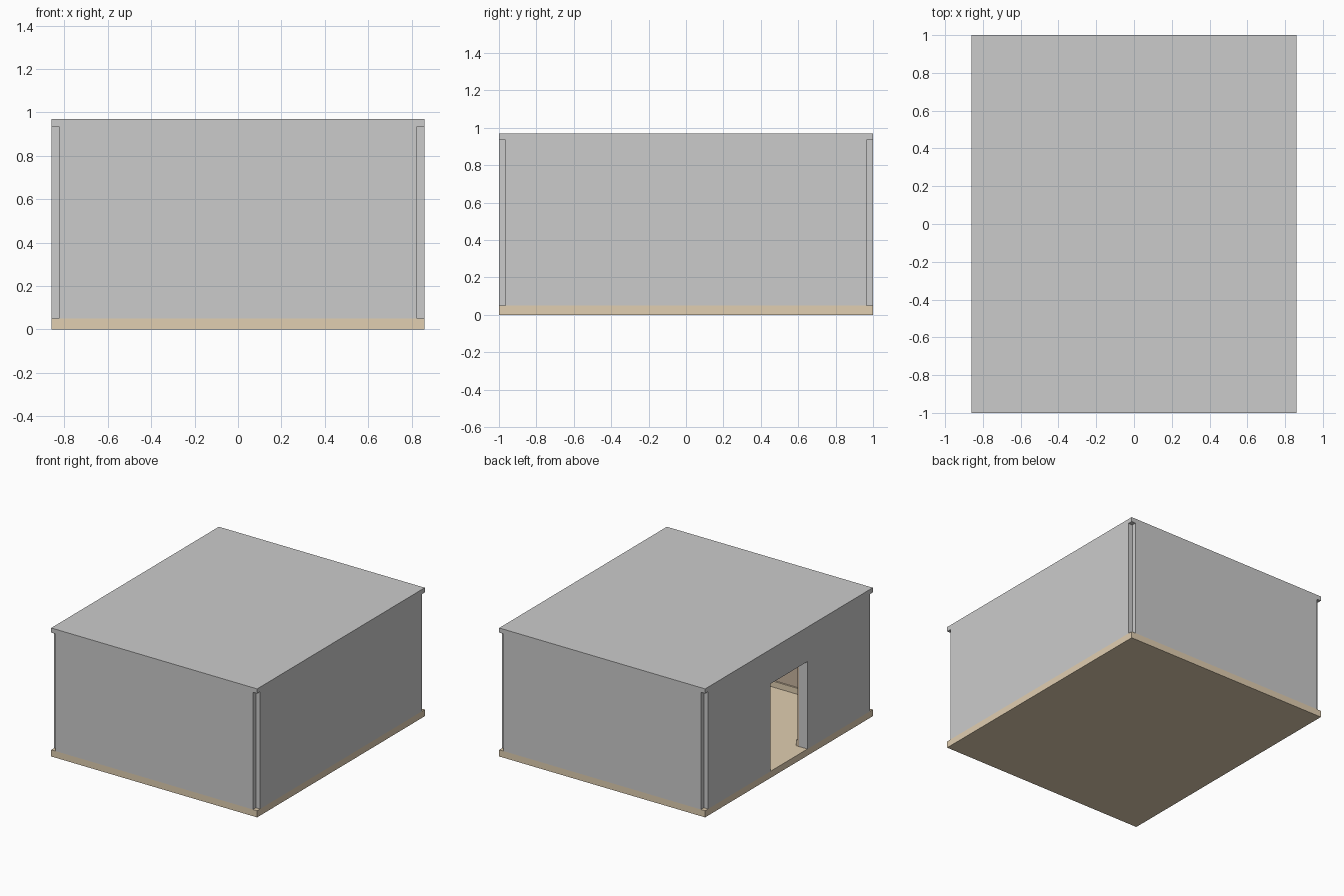
import bpy

if "Cube" in bpy.data.objects:
    bpy.data.objects.remove(bpy.data.objects["Cube"])

HX, HY = 0.86, 1.0          # outer half sizes
T = 0.07                    # wall thickness
N = T / 2                   # open notch at each corner
Z0, Z1 = 0.05, 0.935        # floor top, roof underside
DOOR, DOOR_TOP = 0.22, 0.71 # door half width and head height
LINE, SKIRT, SKIRT_H = 0.012, 0.012, 0.045


def material(name, rgb):
    m = bpy.data.materials.new(name)
    m.diffuse_color = (*rgb, 1)
    m.use_nodes = True
    m.node_tree.nodes["Principled BSDF"].inputs["Base Color"].default_value = m.diffuse_color
    return m


wood = material("wood", (0.75, 0.62, 0.44))
panel = material("panel", (0.58, 0.46, 0.35))


def box(name, x, y, z, mat=None):
    """Box from (min, max) ranges on each axis."""
    bpy.ops.mesh.primitive_cube_add(size=1, location=[sum(r) / 2 for r in (x, y, z)])
    o = bpy.context.object
    o.name = name
    o.scale = [r[1] - r[0] for r in (x, y, z)]
    bpy.ops.object.transform_apply(location=False, rotation=False, scale=True)
    if mat:
        o.data.materials.append(mat)
    return o


def span(s, a, b):
    """Range between a and b, mirrored when s is -1."""
    return tuple(sorted((s * a, s * b)))


# floor and roof slabs
box("floor", (-HX, HX), (-HY, HY), (0, Z0), wood)
box("roof", (-HX, HX), (-HY, HY), (Z1, 0.97))

ix, iy = HX - T, HY - T     # inner wall faces
lx, ly = ix - LINE, iy - LINE

# front and back walls with inner panelling and skirting
for s, side in ((-1, "front"), (1, "back")):
    box(side + "_wall", (-HX + N, HX - N), span(s, iy, HY), (Z0, Z1))
    box(side + "_panelling", (-ix, ix), span(s, ly, iy), (Z0, Z1), panel)
    box(side + "_skirting", (-lx, lx), span(s, ly - SKIRT, ly), (Z0, Z0 + SKIRT_H), wood)

# right wall, solid
box("right_wall", (ix, HX), (-HY + N, HY - N), (Z0, Z1))
box("right_panelling", (lx, ix), (-ly, ly), (Z0, Z1), panel)
box("right_skirting", (lx - SKIRT, lx), (-ly, ly), (Z0, Z0 + SKIRT_H), wood)

# left wall, two pieces beside the doorway
for s, end in ((-1, "front"), (1, "back")):
    box("left_wall_" + end, (-HX, -ix), span(s, DOOR, HY - N), (Z0, Z1))
    box("left_panelling_" + end, (-ix, -lx), span(s, DOOR, ly), (Z0, Z1), panel)
    box("left_skirting_" + end, (-lx, -lx + SKIRT), span(s, DOOR, ly), (Z0, Z0 + SKIRT_H), wood)

# lintel over the doorway
box("door_lintel", (-HX, -ix), (-DOOR, DOOR), (DOOR_TOP, Z1))
box("lintel_panelling", (-ix, -lx), (-DOOR, DOOR), (DOOR_TOP, Z1), panel)
